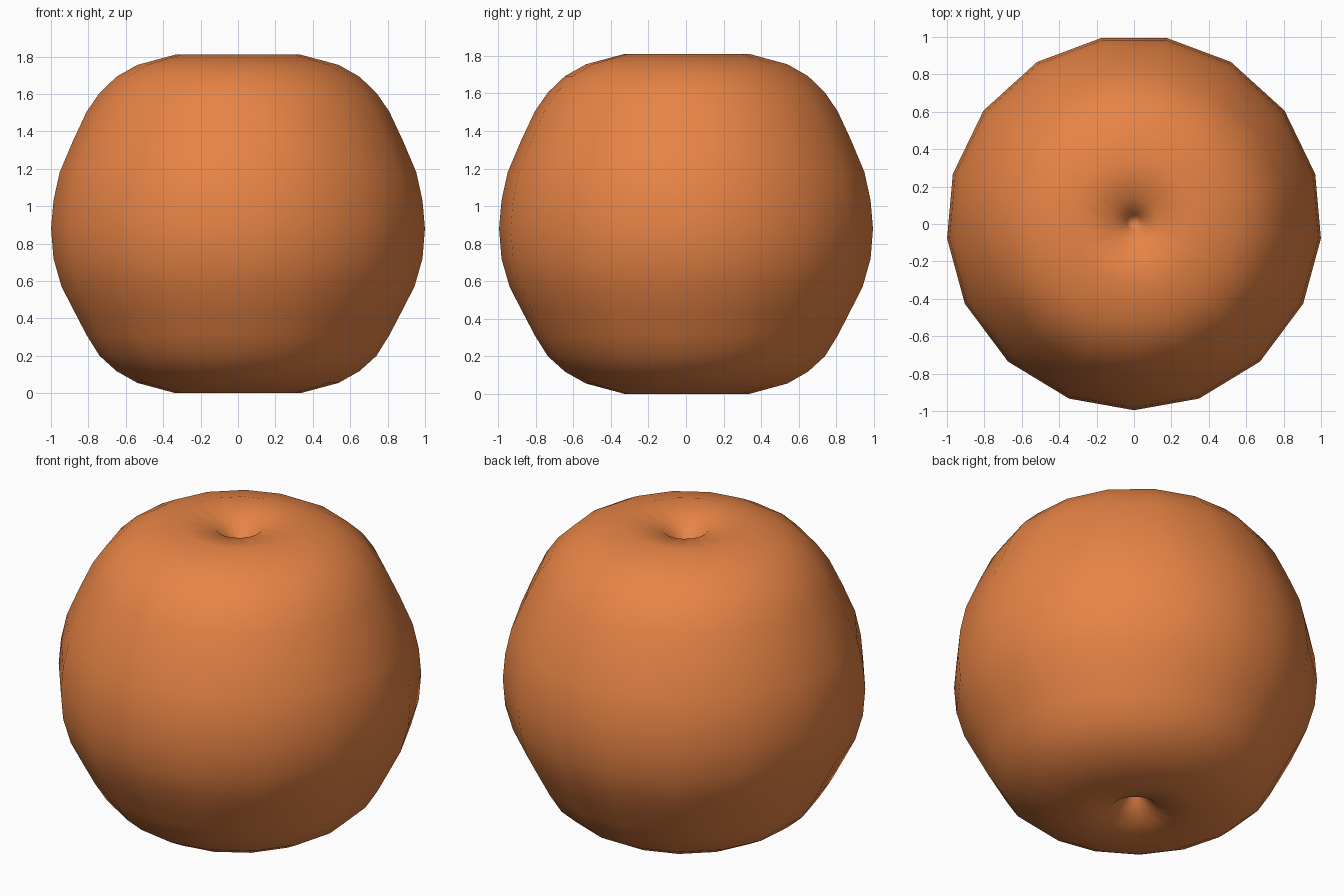
import bpy, bmesh, math

if "Cube" in bpy.data.objects:
    bpy.data.objects.remove(bpy.data.objects["Cube"])

SIDES = 17
Y_SHIFT = 0.0075

# Profile from bottom dimple to top dimple (radius, height)
PROFILE = [(0, 0.19), (0.04, 0.13), (0.13, 0.035), (0.335, 0), (0.54, 0.055),
           (0.652, 0.118), (0.743, 0.2), (0.812, 0.31), (0.88, 0.44), (0.947, 0.57),
           (0.99, 0.72), (1.003, 0.88), (0.99, 1.03), (0.957, 1.18), (0.885, 1.35),
           (0.812, 1.505), (0.743, 1.605), (0.652, 1.692), (0.54, 1.755),
           (0.335, 1.81), (0.13, 1.775), (0.04, 1.68), (0, 1.62)]


def ring_angle(i):
    """Angle of an evenly stepped four-arc rational circle, starting at the front."""
    quarter, t = divmod(4 * i / SIDES, 1)
    mid = math.sqrt(2) * t * (1 - t)
    return (quarter - 1) * math.pi / 2 + math.atan2(t * t + mid, (1 - t) ** 2 + mid)


angles = [ring_angle(i) for i in range(SIDES)]
bm = bmesh.new()

# Rings, with a single point at each dimple centre
rings = []
for r, z in PROFILE:
    if r == 0:
        rings.append([bm.verts.new((0, Y_SHIFT, z))] * SIDES)
    else:
        rings.append([bm.verts.new((r * math.cos(a), r * math.sin(a) + Y_SHIFT, z))
                      for a in angles])

# Skin between neighbouring rings
for low, high in zip(rings, rings[1:]):
    for i in range(SIDES):
        j = (i + 1) % SIDES
        corners = list(dict.fromkeys((low[i], low[j], high[j], high[i])))
        bm.faces.new(corners).smooth = True
bmesh.ops.recalc_face_normals(bm, faces=bm.faces)

mesh = bpy.data.meshes.new("fruit_body")
bm.to_mesh(mesh)
bm.free()
fruit = bpy.data.objects.new("fruit_body", mesh)
bpy.context.collection.objects.link(fruit)

# Orange skin
skin = bpy.data.materials.new("orange_skin")
skin.diffuse_color = (0.8, 0.23, 0.06, 1)
skin.use_nodes = True
skin.node_tree.nodes["Principled BSDF"].inputs["Base Color"].default_value = skin.diffuse_color
mesh.materials.append(skin)
